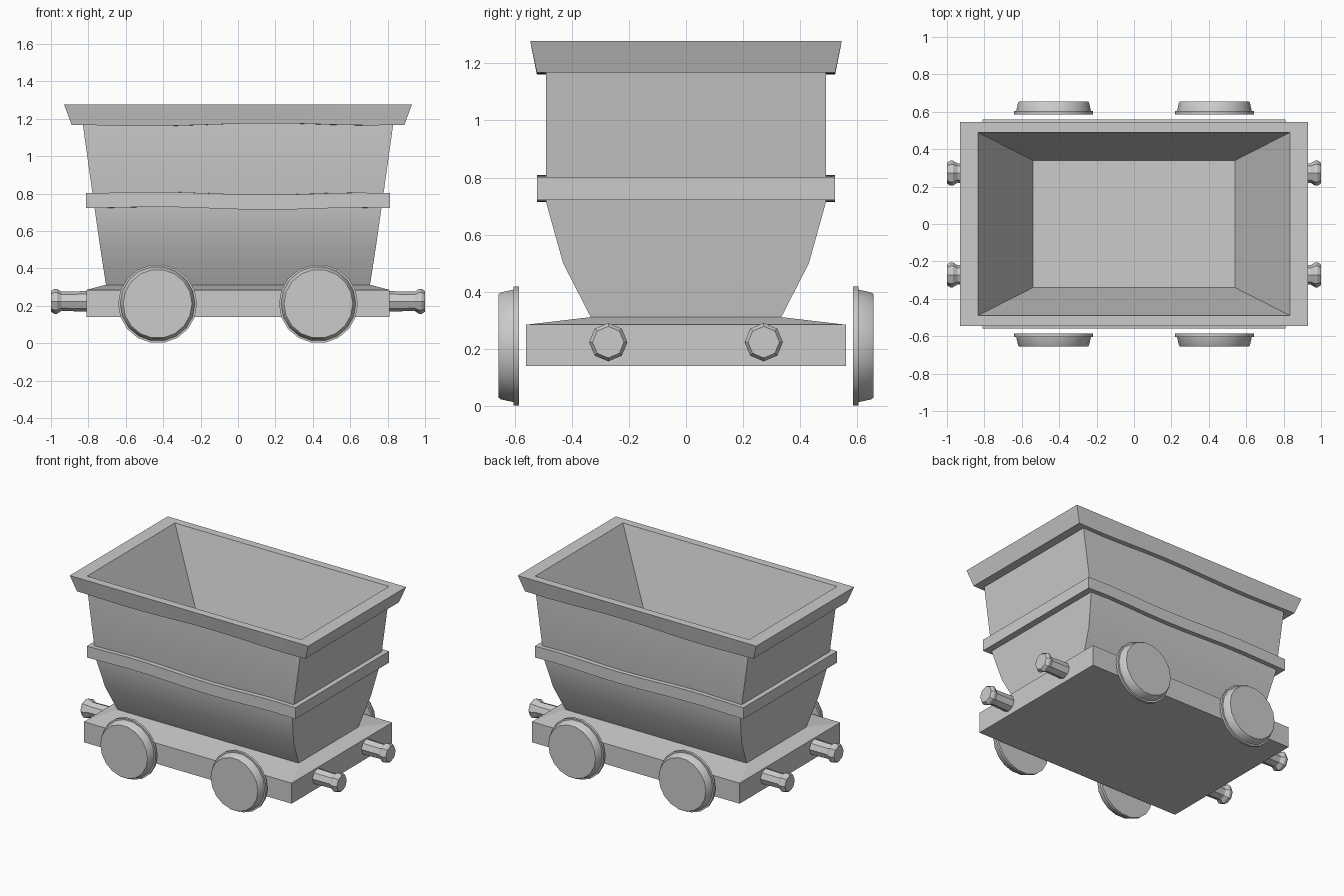
import bpy, bmesh
from math import sin, cos, pi, radians

if "Cube" in bpy.data.objects:
    bpy.data.objects.remove(bpy.data.objects["Cube"])


def loft(name, rings, start_cap=True, end_cap=True, closed=False, fix=False):
    """Skin a list of point rings into one object."""
    bm = bmesh.new()
    vr = [[bm.verts.new(p) for p in r] for r in rings]
    n = len(vr[0])
    pairs = list(zip(vr, vr[1:])) + ([(vr[-1], vr[0])] if closed else [])
    for a, b in pairs:
        for i in range(n):
            j = (i + 1) % n
            bm.faces.new((a[i], a[j], b[j], b[i]))
    if start_cap and not closed:
        bm.faces.new(vr[0][::-1])
    if end_cap and not closed:
        bm.faces.new(vr[-1])
    if fix:
        bmesh.ops.recalc_face_normals(bm, faces=bm.faces)
    me = bpy.data.meshes.new(name)
    bm.to_mesh(me)
    bm.free()
    ob = bpy.data.objects.new(name, me)
    bpy.context.collection.objects.link(ob)
    return ob


def rect(hx, hy, z, wobble=0.0, n=1):
    """Rectangle ring, long sides cut into n pieces that can ripple in z."""
    def pt(t, y):
        return (hx * t, y, z + wobble * sin(pi * (0.85 * t + 0.85) / 0.68) * (1 - t ** 4))
    ts = [-1 + 2 * i / n for i in range(n + 1)]
    return [pt(t, -hy) for t in ts] + [pt(t, hy) for t in ts[::-1]]


def lathe(name, profile, sides, axis, centre, sign):
    """Turned part: profile of (distance along axis, radius)."""
    rings = []
    for d, r in profile:
        ring = []
        for i in range(sides):
            a = 2 * pi * i / sides
            u, w = r * cos(a), r * sin(a)
            ring.append((centre[0] + u, sign * d, centre[1] + w) if axis == 'y'
                        else (sign * d, centre[0] + u, centre[1] + w))
        rings.append(ring)
    return loft(name, rings, fix=True)


def smooth(ob, angle=30):
    ob.data.shade_smooth()
    ob.data.set_sharp_from_angle(angle=radians(angle))


# chassis slab with sloped top
loft("chassis", [rect(0.81, 0.56, 0.14), rect(0.81, 0.56, 0.285), rect(0.71, 0.33, 0.312)])

# outer tub walls with rounded belly
tub = loft("tub", [rect(0.705, 0.33, 0.305), rect(0.735, 0.43, 0.50),
                   rect(0.766, 0.49, 0.715), rect(0.834, 0.49, 1.20)], end_cap=False)
smooth(tub)

# rim, inner walls and floor
N = 10
loft("rim_and_lining", [rect(0.81, 0.48, 1.168, -0.008, N), rect(0.89, 0.522, 1.168, -0.008, N),
                        rect(0.93, 0.545, 1.277, 0, N), rect(0.835, 0.49, 1.277, 0, N),
                        rect(0.54, 0.34, 0.70, 0, N)], start_cap=False)

# strap round the middle
loft("middle_band", [rect(0.75, 0.47, 0.722, 0.008, N), rect(0.813, 0.522, 0.722, 0.008, N),
                     rect(0.813, 0.522, 0.802, 0.008, N), rect(0.75, 0.47, 0.802, 0.008, N)],
     closed=True)

# flanged wheels and end buffers
WHEEL = [(0.585, 0.211), (0.603, 0.211), (0.603, 0.200), (0.648, 0.190), (0.656, 0.184)]
BUFFER = [(0.80, 0.055), (0.92, 0.052), (0.945, 0.052), (0.968, 0.067), (0.982, 0.067), (1.0, 0.055)]
for s in (-1, 1):
    for o in (-1, 1):
        smooth(lathe("wheel", WHEEL, 18, 'y', (0.43 * o, 0.211), s))
        lathe("buffer", BUFFER, 8, 'x', (0.272 * o, 0.224), s)
